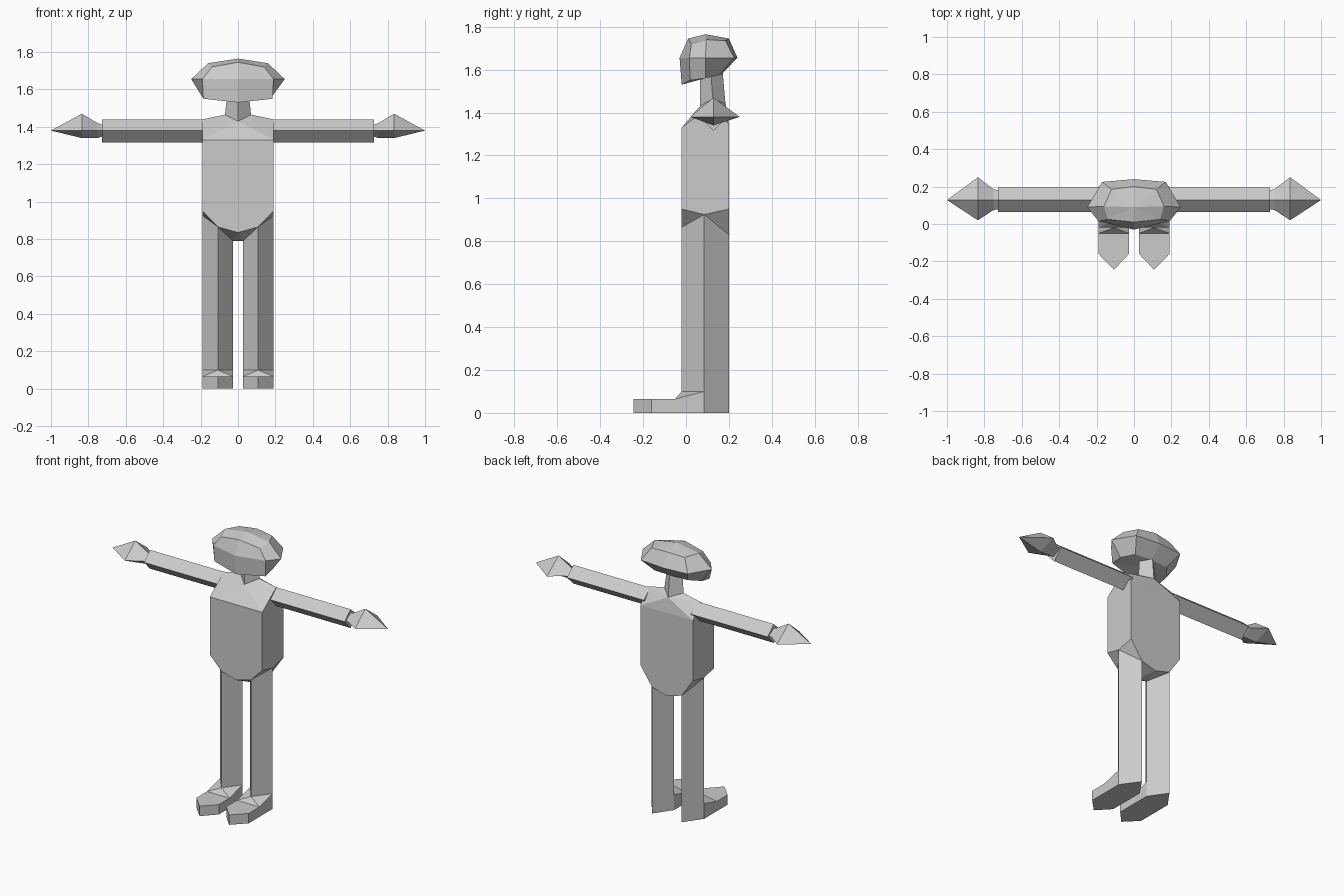
import bpy, bmesh, math

if "Cube" in bpy.data.objects:
    bpy.data.objects.remove(bpy.data.objects["Cube"])

grey = bpy.data.materials.new("plain grey")
grey.diffuse_color = (0.6, 0.6, 0.6, 1)
grey.use_nodes = True
grey.node_tree.nodes["Principled BSDF"].inputs["Base Color"].default_value = grey.diffuse_color


def finish(bm, name):
    """Turn a bmesh into a flat shaded object."""
    bmesh.ops.recalc_face_normals(bm, faces=bm.faces)
    me = bpy.data.meshes.new(name)
    bm.to_mesh(me)
    bm.free()
    me.materials.append(grey)
    ob = bpy.data.objects.new(name, me)
    bpy.context.collection.objects.link(ob)
    return ob


def loft(name, rings):
    """Skin a stack of rings; a ring of one point closes to a tip."""
    bm = bmesh.new()
    rows = [[bm.verts.new(p) for p in r] for r in rings]
    for a, b in zip(rows, rows[1:]):
        n = max(len(a), len(b))
        for i in range(n):
            j = (i + 1) % n
            quad = [a[i % len(a)], a[j % len(a)], b[j % len(b)], b[i % len(b)]]
            bm.faces.new(list(dict.fromkeys(quad)))
    for end in (rows[0], rows[-1]):
        if len(end) > 2:
            bm.faces.new(end)
    return finish(bm, name)


def hull(name, points):
    """Faceted solid around a handful of corner points."""
    bm = bmesh.new()
    for p in points:
        bm.verts.new(p)
    res = bmesh.ops.convex_hull(bm, input=bm.verts)
    loose = [v for v in bm.verts if not v.link_faces]
    bmesh.ops.delete(bm, geom=loose, context='VERTS')
    bmesh.ops.dissolve_limit(bm, angle_limit=0.03, verts=bm.verts, edges=bm.edges)
    return finish(bm, name)


def both(points):
    """Points plus their mirror across x."""
    return points + [(-x, y, z) for x, y, z in points if x]


def ring(half):
    """Closed ring from a right half running front centre to back centre."""
    return half + [(-x, y, z) for x, y, z in reversed(half[1:-1])]


# torso with sloped shoulders and pointed underside
hull("torso", both([
    (.19, -.02, 1.33), (.19, .125, 1.44), (.19, .2, 1.345),
    (.19, -.02, .95), (.19, .085, .925), (.19, .2, .95),
    (.107, -.02, .865), (0, -.02, .835), (.107, .2, .83), (0, .2, .80),
    (.03, .085, .79), (.07, .125, 1.465), (0, .065, 1.43), (0, .185, 1.44)]))

# neck
loft("neck", [
    ring([(0, .065, 1.42), (.07, .125, 1.46), (0, .185, 1.43)]),
    ring([(0, .065, 1.6), (.055, .115, 1.6), (0, .17, 1.6)])])

# head
loft("head", [
    [(0, .09, 1.765)],
    ring([(0, .01, 1.745), (.14, .025, 1.72), (.16, .095, 1.74),
          (.12, .185, 1.735), (0, .2, 1.745)]),
    ring([(0, -.03, 1.655), (.19, .015, 1.655), (.25, .09, 1.655),
          (.17, .225, 1.655), (0, .24, 1.655)]),
    ring([(0, -.02, 1.53), (.185, .02, 1.55), (.18, .09, 1.56),
          (.12, .155, 1.575), (0, .165, 1.578)]),
    [(0, .09, 1.56)]])


def diamond(x, y0, y1, z0, z1):
    return [(x, y0, 1.38), (x, .128, z1), (x, y1, 1.38), (x, .128, z0)]


for s, side in ((1, "left"), (-1, "right")):
    # arm, wrist and pointed hand
    loft(side + "_arm", [diamond(s * x, .065, .195, 1.315, 1.438) for x in (.17, .728)])
    loft(side + "_hand", [
        diamond(s * .72, .08, .18, 1.35, 1.41), diamond(s * .75, .075, .185, 1.34, 1.42),
        diamond(s * .835, .02, .25, 1.34, 1.47), [(s, .128, 1.38)]])
    # diamond section leg, its top following the underside of the torso
    def section(front, outer, back, inner):
        return [(s * .107, -.02, front), (s * .19, .085, outer),
                (s * .107, .2, back), (s * .027, .085, inner)]
    loft(side + "_leg", [section(.09, .09, .09, .09), section(.865, .925, .83, .79)])
    # foot with pointed toe and heel
    outline = [(.107, -.245), (.19, -.16), (.19, -.05), (.19, .085),
               (.107, .2), (.027, .085), (.027, -.05), (.027, -.16)]
    tops = [.065, .065, .065, .1, .1, .1, .065, .065]
    bm = bmesh.new()
    low = [bm.verts.new((s * x, y, 0)) for x, y in outline]
    top = [bm.verts.new((s * x, y, z)) for (x, y), z in zip(outline, tops)]
    ridge = bm.verts.new((s * .107, -.02, .1))
    for i in range(8):
        j = (i + 1) % 8
        bm.faces.new((low[i], low[j], top[j], top[i]))
    bm.faces.new(low)
    bm.faces.new((top[0], top[1], top[2], top[6], top[7]))
    bm.faces.new((top[2], ridge, top[6]))
    bm.faces.new((top[2], top[3], ridge))
    bm.faces.new((top[6], ridge, top[5]))
    bm.faces.new((ridge, top[3], top[4], top[5]))
    finish(bm, side + "_foot")
